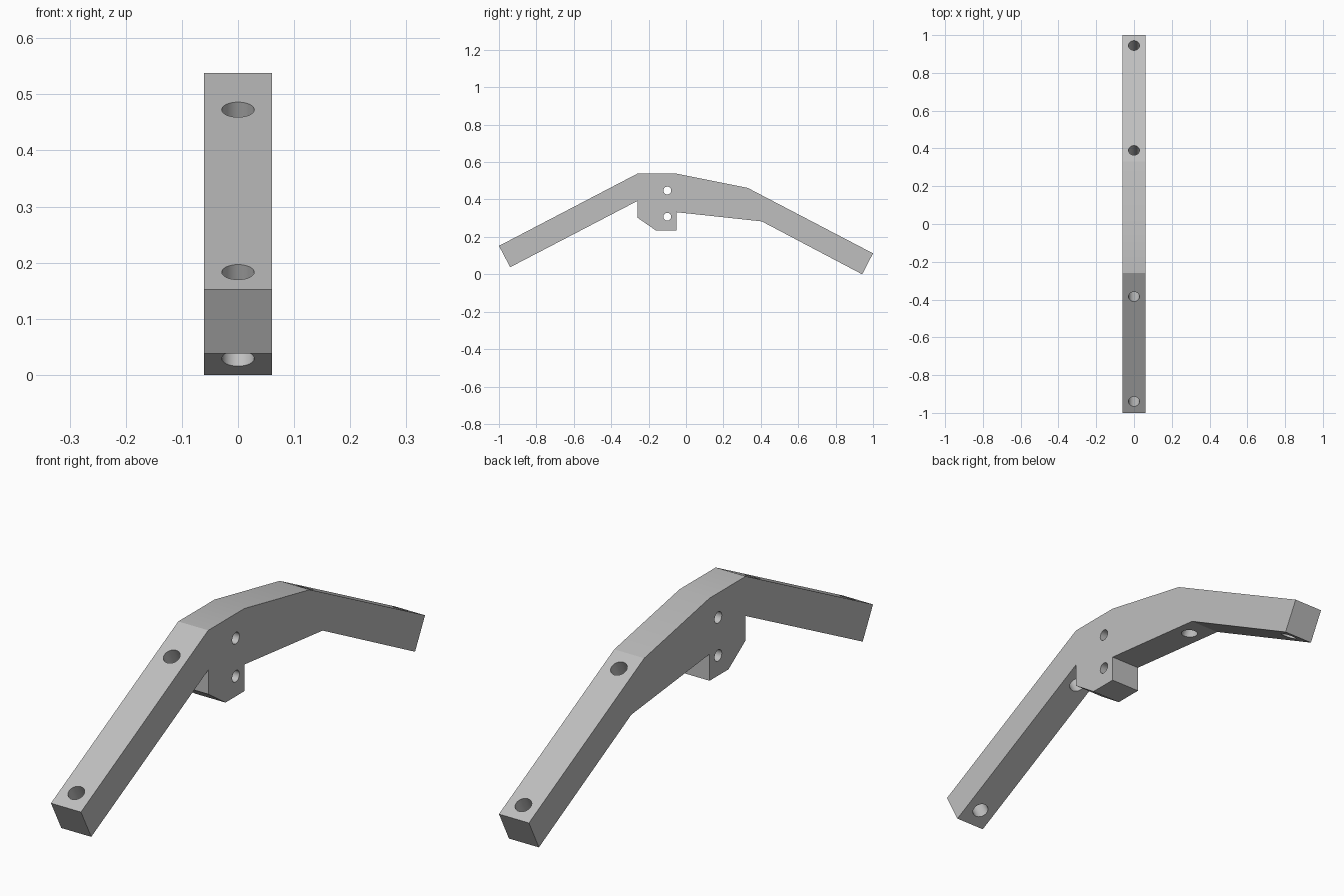
import bpy, bmesh, math
from mathutils import Vector

cube = bpy.data.objects.get("Cube")
if cube:
    bpy.data.objects.remove(cube, do_unlink=True)

HALF_WIDTH = 0.061

# Single grey material
grey = bpy.data.materials.new("light grey")
grey.use_nodes = True
colour = (0.52, 0.52, 0.52, 1)
grey.diffuse_color = colour
grey.node_tree.nodes["Principled BSDF"].inputs["Base Color"].default_value = colour

# Side outline (y, z): two sloping arms, a bent top and a lower mounting tab
outline = [(-1, 0.152), (-0.26, 0.538), (-0.05, 0.538), (0.33, 0.462),
           (1, 0.112), (0.942, 0), (0.405, 0.283), (-0.05, 0.332),
           (-0.05, 0.234), (-0.16, 0.234), (-0.26, 0.303),
           (-0.26, 0.392), (-0.94, 0.038)]


def extruded_outline(name, points):
    bm = bmesh.new()
    face = bm.faces.new([bm.verts.new((-HALF_WIDTH, y, z)) for y, z in points])
    side = bmesh.ops.extrude_face_region(bm, geom=[face])
    verts = [v for v in side["geom"] if isinstance(v, bmesh.types.BMVert)]
    bmesh.ops.translate(bm, verts=verts, vec=(2 * HALF_WIDTH, 0, 0))
    bmesh.ops.recalc_face_normals(bm, faces=bm.faces)
    mesh = bpy.data.meshes.new(name)
    bm.to_mesh(mesh)
    bm.free()
    mesh.materials.append(grey)
    obj = bpy.data.objects.new(name, mesh)
    bpy.context.collection.objects.link(obj)
    return obj


bracket = extruded_outline("angled_bracket", outline)


def drill(name, centre, axis, radius):
    """Cut a round through-hole centred on a point along an axis."""
    bpy.ops.mesh.primitive_cylinder_add(vertices=32, radius=radius, depth=0.36,
                                        location=centre)
    cutter = bpy.context.object
    cutter.name = name
    cutter.rotation_euler = Vector(axis).to_track_quat("Z", "Y").to_euler()
    cutter.data.materials.append(grey)
    cutter.hide_render = True
    cut = bracket.modifiers.new(name, "BOOLEAN")
    cut.object = cutter
    cut.operation = "DIFFERENCE"
    cut.solver = "EXACT"
    return cutter


# Screw holes square to each arm, positioned on the arm's top surface
cutters = []
arms = [("front", outline[0], outline[1], (-0.94, -0.385)),
        ("back", outline[3], outline[4], (0.39, 0.945))]
for arm, (y0, z0), (y1, z1), spots in arms:
    slope = (z1 - z0) / (y1 - y0)
    for i, y in enumerate(spots):
        top = (0, y, z0 + (y - y0) * slope)
        cutters.append(drill(f"{arm}_arm_hole_{i + 1}", top, (0, -slope, 1), 0.029))

# Cross holes through the middle
for i, z in enumerate((0.308, 0.448)):
    cutters.append(drill(f"cross_hole_{i + 1}", (0, -0.1, z), (1, 0, 0), 0.021))

# Apply the cuts and remove the cutters
bpy.ops.object.select_all(action="DESELECT")
bracket.select_set(True)
bpy.context.view_layer.objects.active = bracket
for cut in list(bracket.modifiers):
    bpy.ops.object.modifier_apply(modifier=cut.name)
for cutter in cutters:
    bpy.data.objects.remove(cutter, do_unlink=True)

# Round hole walls, crisp body edges
bpy.ops.object.shade_smooth_by_angle(angle=math.radians(14))
